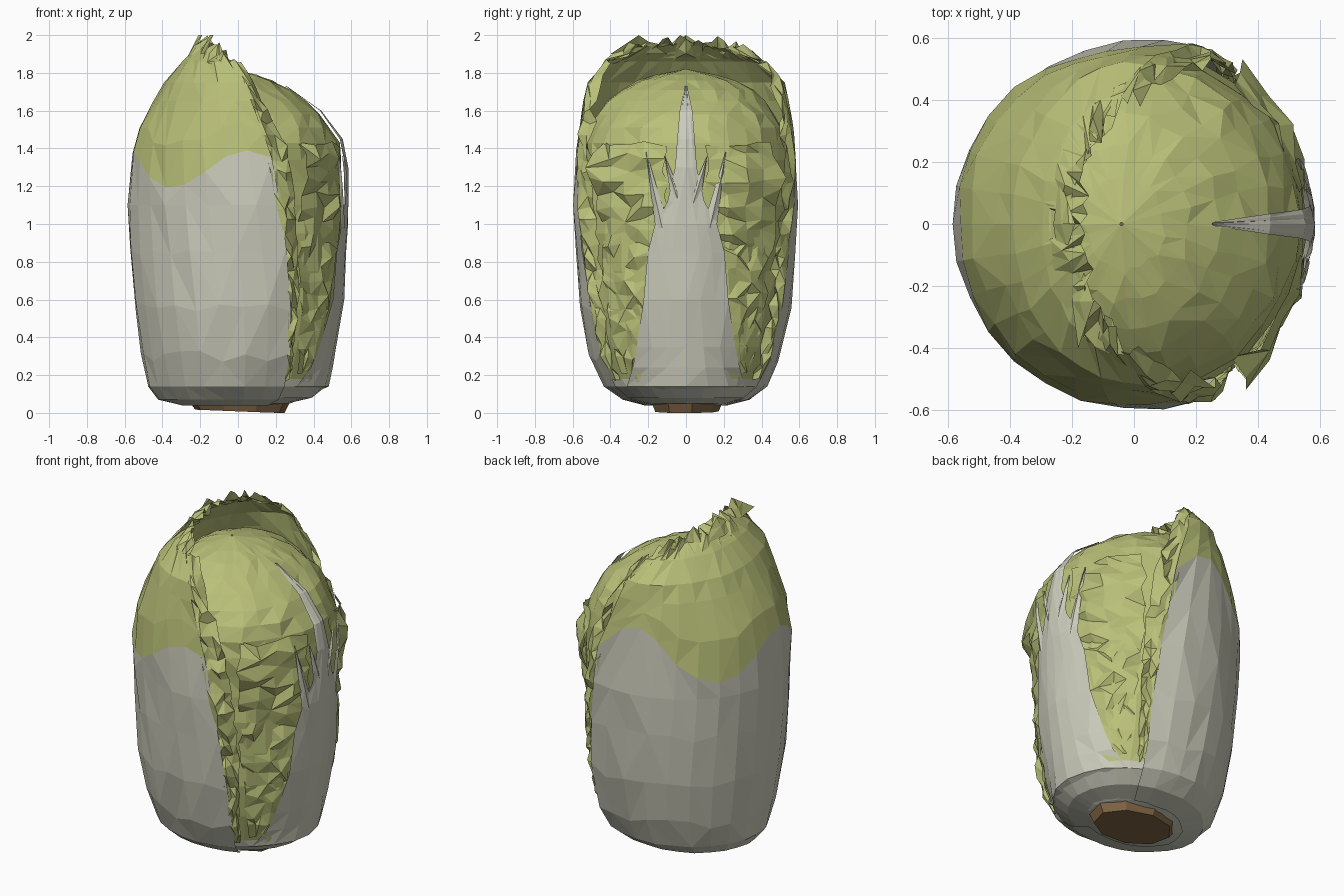
import bpy, bmesh, math, random

if "Cube" in bpy.data.objects:
    bpy.data.objects.remove(bpy.data.objects["Cube"])
random.seed(7)
R = random.uniform


def material(name, col):
    m = bpy.data.materials.new(name)
    m.diffuse_color = (*col, 1)
    m.use_nodes = True
    m.node_tree.nodes["Principled BSDF"].inputs["Base Color"].default_value = m.diffuse_color
    return m


GREEN = material("leaf green", (0.49, 0.53, 0.19))
PALE = material("pale stem", (0.60, 0.60, 0.50))
BROWN = material("cut stump brown", (0.22, 0.13, 0.06))


def table(rows, z):
    """Linear lookup in rows of (z, value, ...)."""
    if z <= rows[0][0]:
        return rows[0][1:]
    for a, b in zip(rows, rows[1:]):
        if z <= b[0]:
            t = (z - a[0]) / (b[0] - a[0])
            return tuple(p + (q - p) * t for p, q in zip(a[1:], b[1:]))
    return rows[-1][1:]


def sheet(name, nu, nv, point, pick=lambda i, j: 0, closed=False):
    """Faceted sheet: nu columns (turning about z) by nv rows (going up)."""
    bm = bmesh.new()
    n = nu if closed else nu + 1
    v = [[bm.verts.new(point(i, j)) for i in range(n)] for j in range(nv + 1)]
    for j in range(nv):
        for i in range(nu):
            k = (i + 1) % n
            a, b, c, d = v[j][i], v[j][k], v[j + 1][k], v[j + 1][i]
            tris = ((a, b, c), (a, c, d)) if R(0, 1) < .5 else ((a, b, d), (b, c, d))
            for t in tris:
                bm.faces.new(t).material_index = pick(i, j)
    me = bpy.data.meshes.new(name)
    bm.to_mesh(me)
    bm.free()
    for m in (GREEN, PALE):
        me.materials.append(m)
    ob = bpy.data.objects.new(name, me)
    bpy.context.collection.objects.link(ob)
    return ob


# profiles: z, radius in x, radius in y, centre x
HEAD = [(.04, .22, .18, 0), (.08, .39, .33, 0), (.14, .465, .41, 0), (.3, .49, .48, 0),
        (.6, .53, .53, 0), (1.0, .555, .555, 0), (1.3, .555, .555, 0), (1.4, .545, .545, 0),
        (1.5, .505, .52, 0), (1.62, .405, .45, 0), (1.72, .28, .34, -.02),
        (1.78, .17, .21, -.03), (1.82, .005, .005, -.04)]
LEAF = [(.04, .30, .22, 0), (.07, .42, .34, 0), (.14, .485, .43, .01), (.3, .54, .51, .03),
        (.55, .59, .56, .04), (1.05, .635, .595, .045), (1.3, .62, .603, .045),
        (1.45, .585, .58, .035), (1.6, .50, .555, .02), (1.75, .39, .52, 0),
        (1.86, .30, .43, 0), (1.97, .18, .31, 0)]
HALF = [(.04, 2.12), (.2, 2.06), (.6, 1.99), (1.1, 1.86), (1.3, 1.82), (1.6, 1.71),
        (1.75, 1.66), (1.86, 1.47), (1.97, 1.15)]
RIBW = [(.05, .9), (.14, .85), (.24, .66), (.35, .55), (.6, .42), (.85, .37), (1.0, .29),
        (1.12, .17), (1.3, .10), (1.45, .085), (1.6, .07), (1.73, .02)]


def on(prof, th, z, off=0.0):
    rx, ry, cx = table(prof, z)
    return (cx + (rx + off) * math.cos(th), (ry + off) * math.sin(th), z)


# inner head: closed dome, pale at the foot
hz = [.04, .08, .14, .18, .35, .55, .75, .95, 1.1, 1.22, 1.34, 1.43, 1.51, 1.58,
      1.65, 1.71, 1.76, 1.79, 1.82]


def head_point(i, j):
    s = .003 if j < 4 else .016
    th = 2 * math.pi * (i + R(-.2, .2)) / 28
    return on(HEAD, th, hz[j], R(-s, s * .6) if j < 18 else 0)


sheet("inner_head", 28, len(hz) - 1, head_point, lambda i, j: int(j < 3), True)

# large outer leaf wrapping the -x side, with a wavy pale/green border row
lz = [.04, .07, .14, .3, .55, .85, 1.1, None, 1.0, 1.65, 1.75, 1.86, 1.95]
NU = 18


def border(u):
    deg = math.degrees(math.pi + u * 1.82)
    z = 1.29 + .1 * math.cos(math.radians((deg - 188) * 360 / 84))
    return z + .17 * max(0, 1 - abs(deg - 90) / 30)


def leaf_point(i, j):
    u = 2 * i / NU - 1
    z = lz[j]
    if z is None:
        z = border(u)
    elif j == 8:
        z = (border(u) + 1.65) / 2 + R(-.02, .02)
    elif 3 <= j <= 5:
        z += R(-.03, .03)
    p = on(LEAF, math.pi + u * table(HALF, z)[0], z, R(-.008, .006))
    return p if j < 12 else (p[0], p[1], z - .06 * u * u + R(-.01, .02))


sheet("outer_leaf", NU, len(lz) - 1, leaf_point, lambda i, j: int(j < 7))


# ruffled rim along the top of the outer leaf
def rim_point(i, j):
    u = 2 * i / 24 - 1
    z = 1.88 + .045 * j - .06 * u * u
    x, y, z = on(LEAF, math.pi + u * (1.5 - .1 * j), z, R(-.04, .012) if j else -.004)
    return (x, y, min(2.0, z + (R(-.025, .035) if j else 0)))


sheet("outer_leaf_rim", 24, 2, rim_point)
# pointed tips on the rim
for k, (ty, tx) in enumerate(((0, -.19), (-.25, -.13))):
    def tip_point(i, j, ty=ty, tx=tx):
        w = .15 * (1 - j / 2) * (i - 1)
        return (tx - .05 * (2 - j) / 2 - .02 * (i == 1), ty - w, 1.9 + .05 * j)
    sheet("rim_tip_%d" % (k + 1), 2, 2, tip_point)

# ruffled side margins of the outer leaf, and frilled blades of the rib leaf
for side, label in ((-1, "front"), (1, "back")):
    def margin_point(i, j, side=side):
        z = .18 + 1.68 * j / 26
        w = .02 + .05 * min(1, z)
        k = i if side < 0 else 3 - i
        th = math.pi - table(HALF, z)[0] - w * (k - .6) + (R(-.02, .02) if k else 0)
        off = -.008 if k == 0 else -.012 * k + R(-.03, .025)
        return on(LEAF, side * th, z + R(-.015, .015), off)
    sheet("outer_leaf_margin_" + label, 3, 26, margin_point)

    def blade_point(i, j, side=side):
        z = .22 + 1.2 * j / 18
        k = i if side > 0 else 4 - i
        a = max(.2, table(RIBW, z)[0] - .03)
        b = .82 + .14 * min(1, z)
        th = a + (b - a) * k / 4 + R(-.03, .03)
        flare = .07 * max(0, 1 - abs(z - 1.25) / .22) * (k / 4)
        amp = .006 + .022 * min(1, z)
        return on(HEAD, side * th, z + R(-.02, .02) + .3 * flare * k / 4,
                  .004 + flare + R(-amp, amp) * (0 < k))
    sheet("rib_leaf_blade_" + label, 4, 18, blade_point)

    # pale side veins branching off the rib
    for n, (t0, z0, t1, z1) in enumerate(((.22, .98, .38, 1.38), (.06, 1.10, .20, 1.36))):
        def vein_point(i, j, side=side, t0=t0, z0=z0, t1=t1, z1=z1):
            f = j / 3
            th = side * (t0 + (t1 - t0) * f) + .07 * (1 - f) * (i - 1)
            return on(HEAD, th, z0 + (z1 - z0) * f, .014 + .012 * (i == 1))
        sheet("side_vein_%s_%d" % (label, n + 1), 2, 3, vein_point, lambda i, j: 1)


# pale central rib on the +x side
def rib_point(i, j):
    z, half = RIBW[j]
    u = i / 3 - 1
    off = min(.03, .012 + .035 * z) - .015 * (z > 1.5)
    return on(HEAD, half * u, z, off - .012 * abs(u) * (z < 1.5) + (R(-.004, .004) if j else 0))


sheet("central_rib", 6, len(RIBW) - 1, rib_point, lambda i, j: 1)

# brown cut stump
bm = bmesh.new()
bmesh.ops.create_cone(bm, cap_ends=True, segments=9, radius1=.24, radius2=.265, depth=.05)
for v in bm.verts:
    v.co.x, v.co.y, v.co.z = v.co.x + .01, v.co.y * .72, v.co.z + .025
    if v.co.z < .01:
        v.co.z = max(0, .012 - .04 * (v.co.x + .1))
me = bpy.data.meshes.new("stump")
bm.to_mesh(me)
bm.free()
me.materials.append(BROWN)
bpy.context.collection.objects.link(bpy.data.objects.new("stump", me))
